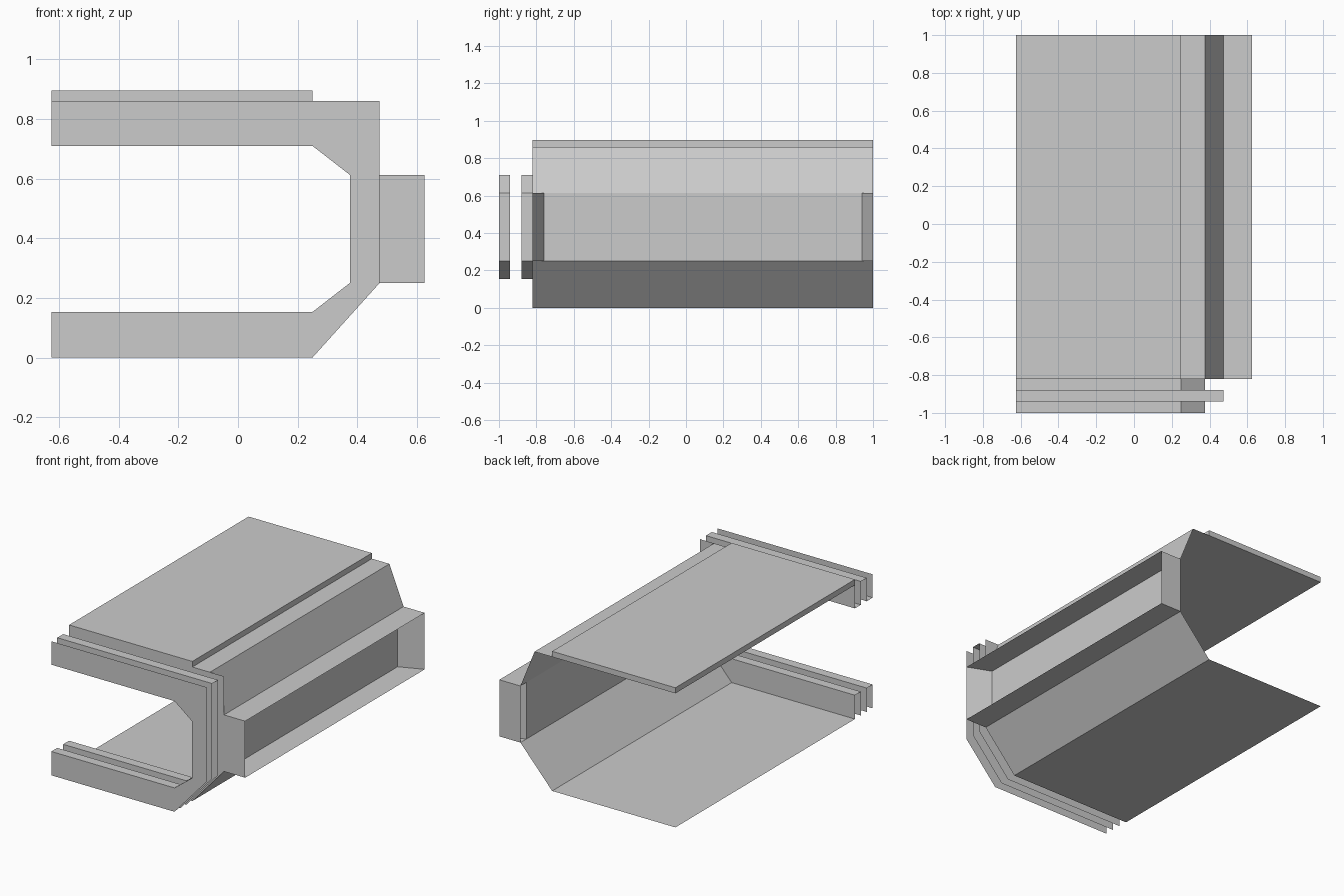
import bpy, bmesh

if "Cube" in bpy.data.objects:
    bpy.data.objects.remove(bpy.data.objects["Cube"])

L, FRONT, BACK = -0.625, -0.82, 1.0


def build(name, polys):
    """Make one object from flat polygons, welding shared corners."""
    bm = bmesh.new()
    for p in polys:
        bm.faces.new([bm.verts.new(c) for c in p])
    bmesh.ops.remove_doubles(bm, verts=bm.verts[:], dist=0.0001)
    mesh = bpy.data.meshes.new(name)
    bm.to_mesh(mesh)
    bm.free()
    ob = bpy.data.objects.new(name, mesh)
    bpy.context.collection.objects.link(ob)
    return ob


def strip(profile, y0, y1, inward=False):
    """Sweep an open x/z profile along y as thin sheet faces."""
    faces = []
    for (ax, az), (bx, bz) in zip(profile, profile[1:]):
        f = [(ax, y0, az), (ax, y1, az), (bx, y1, bz), (bx, y0, bz)]
        faces.append(f[::-1] if inward else f)
    return faces


# C-shaped frame outline
inner = [(L, 0.153), (0.25, 0.153), (0.375, 0.25), (0.375, 0.613), (0.25, 0.71), (L, 0.71)]
outer = [(L, 0), (0.25, 0), (0.475, 0.25), (0.475, 0.86), (L, 0.86)]
outline = outer + inner[::-1]


def plate(y):
    return [(x, y, z) for x, z in outline]


# Front bellows: four plates joined by inner strips and one top strip
ribs = [plate(y) for y in (-1.0, -0.94, -0.88, FRONT)]
for y in (-1.0, -0.88):
    ribs += strip(inner, y, y + 0.06, inward=True)
ribs += strip(outer[3:], -0.94, -0.88)
build("front_bellows", ribs)

# Lower shell: floor and sloped lower wall
build("lower_shell", strip(outer[:3], FRONT, BACK))

# Upper shell: sloped upper wall and roof
build("upper_shell", strip([(0.475, 0.613), (0.375, 0.86), (0.25, 0.86), (L, 0.86)], FRONT, BACK))

# Raised roof slab (its underside is the roof sheet)
z0, z1 = 0.86, 0.896
slab = strip([(0.25, z0), (0.25, z1), (L, z1), (L, z0)], FRONT, BACK)
for y in (FRONT, BACK):
    slab.append([(L, y, z0), (0.25, y, z0), (0.25, y, z1), (L, y, z1)][::1 if y < 0 else -1])
build("roof_slab", slab)

# Side box: top and bottom shelves, end caps, slanted ends, recessed panel
xa, xb, za, zb = 0.475, 0.625, 0.25, 0.613
box = strip([(xa, za), (xb, za)], FRONT, BACK) + strip([(xb, zb), (xa, zb)], FRONT, BACK)
box += strip([(xa, za), (xa, zb)], FRONT + 0.06, BACK - 0.06)
for y, s in ((FRONT, 1), (BACK, -1)):
    box.append([(xa, y, za), (xb, y, za), (xb, y, zb), (xa, y, zb)][::s])
    yi = y + 0.06 * s
    box.append([(xb, y, za), (xa, yi, za), (xa, yi, zb), (xb, y, zb)][::s])
build("side_box", box)
